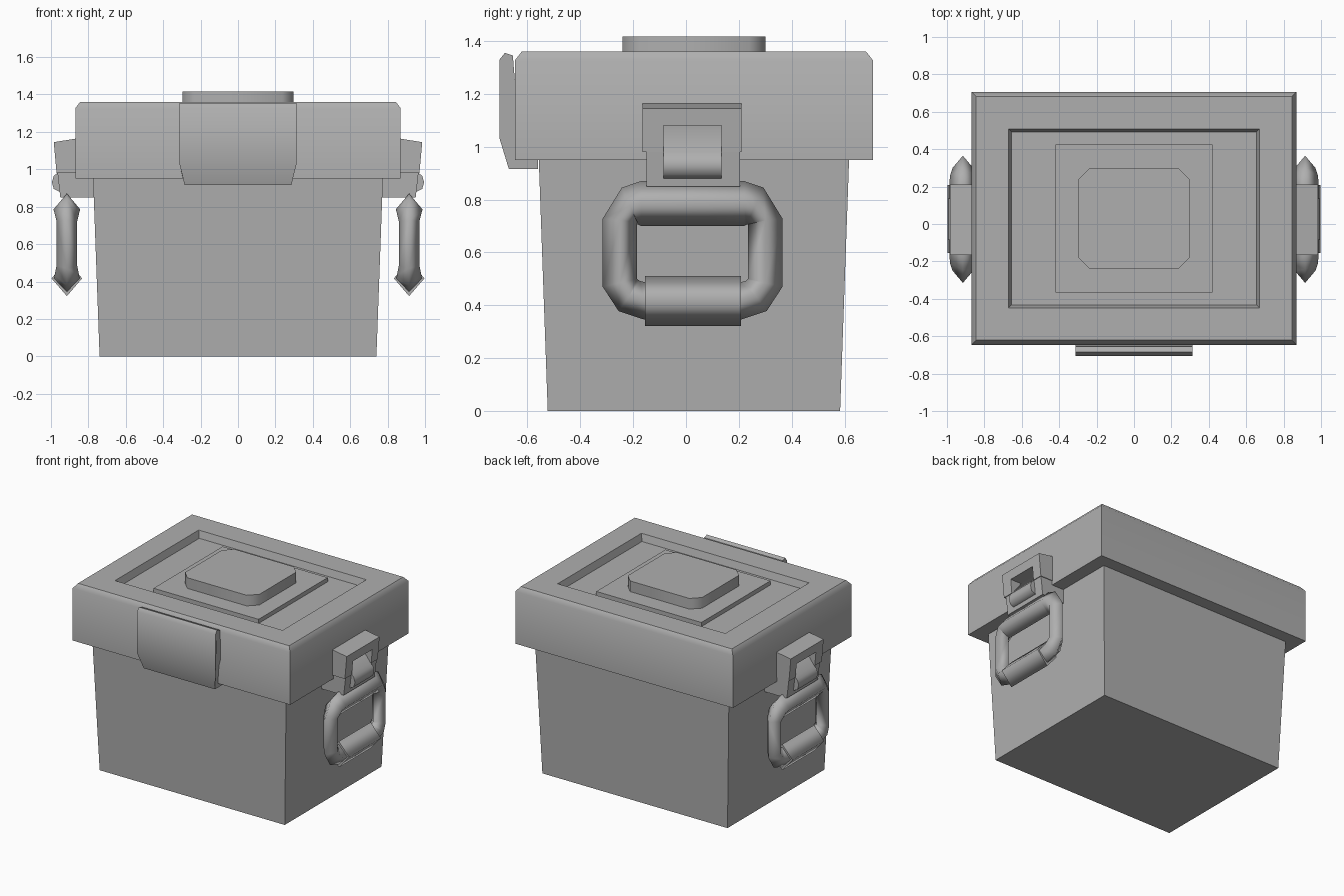
import bpy, bmesh, math

if "Cube" in bpy.data.objects:
    bpy.data.objects.remove(bpy.data.objects["Cube"])

CY = 0.03  # centre line of the box in y
grey = bpy.data.materials.new("dark_grey")
grey.diffuse_color = (0.43, 0.43, 0.43, 1)
grey.use_nodes = True
grey.node_tree.nodes["Principled BSDF"].inputs["Base Color"].default_value = grey.diffuse_color


def make(name, verts, faces, smooth=0, caps=0):
    """Mesh with smooth faces; edges above the angle and cap edges stay sharp."""
    bm = bmesh.new()
    vs = [bm.verts.new(v) for v in verts]
    fs = [bm.faces.new([vs[i] for i in f]) for f in faces]
    bmesh.ops.recalc_face_normals(bm, faces=bm.faces)
    if smooth:
        for f in fs:
            f.smooth = True
        for e in bm.edges:
            e.smooth = e.calc_face_angle(0) < math.radians(smooth)
        for f in fs[len(fs) - caps:]:
            for e in f.edges:
                e.smooth = False
    me = bpy.data.meshes.new(name)
    bm.to_mesh(me)
    bm.free()
    me.materials.append(grey)
    ob = bpy.data.objects.new(name, me)
    bpy.context.collection.objects.link(ob)
    return ob


def loft(name, rings, smooth=0, closed=False):
    """Skin a list of equal-length rings; cap the ends unless closed."""
    n, m = len(rings[0]), len(rings)
    verts = [p for r in rings for p in r]
    faces = [(i * n + j, i * n + (j + 1) % n,
              (i + 1) % m * n + (j + 1) % n, (i + 1) % m * n + j)
             for i in range(m if closed else m - 1) for j in range(n)]
    if not closed:
        faces += [tuple(range(n)), tuple(range((m - 1) * n, m * n))]
    return make(name, verts, faces, smooth, 0 if closed else 2)


def rect(hx, hy, z, cut=0.0):
    """Rectangle ring, optionally with chamfered corners."""
    if not cut:
        return [(sx * hx, CY + sy * hy, z)
                for sx, sy in ((-1, -1), (1, -1), (1, 1), (-1, 1))]
    a, b = hx - cut, hy - cut
    return [(x, CY + y, z) for x, y in
            ((-a, -hy), (a, -hy), (hx, -b), (hx, b),
             (a, hy), (-a, hy), (-hx, b), (-hx, -b))]


def side_prism(name, s, prof, y0, y1, smooth=0):
    """x-z profile extruded along y, on side s."""
    return loft(name, [[(s * x, y, z) for x, z in prof] for y in (y0, y1)], smooth)


# Tapered body
loft("body", [rect(0.74, 0.553, 0), rect(0.775, 0.587, 0.955)])

# Lid with chamfered top edge and recessed panel
loft("lid", [rect(0.87, 0.677, 0.95), rect(0.87, 0.677, 1.327),
             rect(0.844, 0.651, 1.36), rect(0.67, 0.478, 1.36),
             rect(0.655, 0.463, 1.31)], 45)
loft("lid_plate", [rect(0.42, 0.395, 1.30), rect(0.42, 0.395, 1.34)])
loft("lid_button", [rect(0.297, 0.27, 1.33, 0.06), rect(0.297, 0.27, 1.417, 0.06)], 50)

# Front latch: y, z profile with half width, narrowing towards the bottom
outer = [(-0.655, 1.345, 0.313), (-0.685, 1.355, 0.313), (-0.705, 1.33, 0.313),
         (-0.705, 1.03, 0.313), (-0.67, 0.915, 0.285), (-0.56, 0.915, 0.285),
         (-0.56, 0.953, 0.295), (-0.63, 0.953, 0.295), (-0.63, 1.03, 0.313)]
loft("front_latch", [[(s * w, y, z) for y, z, w in outer] for s in (-1, 1)], 60)

# Half outline of the hanging ring: outer (y, z), inner (y, z), half thickness
half = [((0.195, 0.87), (0.195, 0.70), 0.072),
        ((0.268, 0.845), (0.205, 0.705), 0.068),
        ((0.34, 0.728), (0.21, 0.715), 0.055),
        ((0.34, 0.47), (0.21, 0.50), 0.055),
        ((0.28, 0.378), (0.20, 0.492), 0.065),
        ((0.18, 0.345), (0.18, 0.487), 0.068)]
sections = [(1, h) for h in half] + [(-1, h) for h in reversed(half)]

for s, side in ((1, "right"), (-1, "left")):
    # Upper bracket, an upside-down U around the tongue
    def face_x(z):
        return 0.97 + 0.015 * (z - 0.98) / 0.165
    leg = [(0.86, 0.98), (0.97, 0.98), (face_x(1.08), 1.08), (0.86, 1.08)]
    top = [(0.86, 1.08), (face_x(1.08), 1.08), (0.985, 1.145), (0.86, 1.165)]
    side_prism(side + "_bracket_front", s, leg, -0.165, -0.085)
    side_prism(side + "_bracket_back", s, leg, 0.135, 0.21)
    side_prism(side + "_bracket_top", s, top, -0.165, 0.21)

    # Lower bracket reaching under the lid to the body
    side_prism(side + "_lower_bracket", s,
               [(0.76, 0.85), (0.95, 0.85), (0.965, 0.98), (0.86, 0.98), (0.86, 0.95),
                (0.76, 0.95)], -0.15, 0.205)

    # Tongue with rolled end
    side_prism(side + "_tongue", s,
               [(0.86, 1.08), (0.89, 1.08), (0.965, 0.98), (0.985, 0.965),
                (0.995, 0.93), (0.985, 0.895), (0.955, 0.88), (0.86, 0.88)],
               -0.085, 0.135, 60)

    # Hanging ring with a diamond cross-section
    rings = []
    for m, ((yo, zo), (yi, zi), t) in sections:
        ym, zm = (yo + yi) / 2, (zo + zi) / 2
        rings.append([(s * x, 0.025 + m * y, z) for x, y, z in
                      ((0.915, yo, zo), (0.915 + t, ym, zm),
                       (0.915, yi, zi), (0.915 - t, ym, zm))])
    loft(side + "_handle_ring", rings, 179, closed=True)

    # Grip sleeve on the bottom bar
    side_prism(side + "_handle_grip", s,
               [(0.915, 0.322), (0.997, 0.417), (0.915, 0.51), (0.833, 0.417)],
               -0.155, 0.208, 179)
